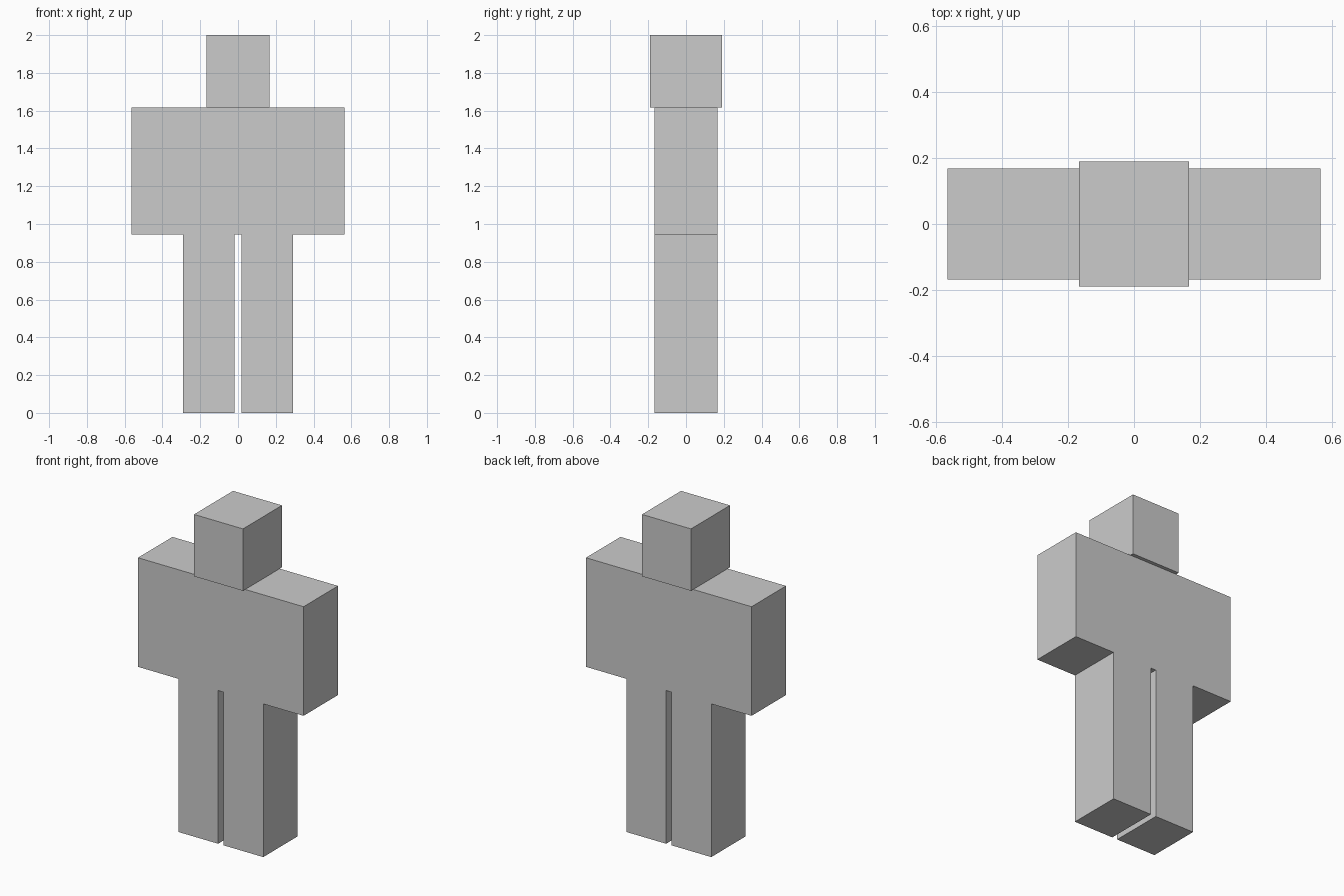
import bpy

cube = bpy.data.objects.get("Cube")
if cube:
    bpy.data.objects.remove(cube, do_unlink=True)

# Single flat grey
grey = bpy.data.materials.new("light grey")
grey.use_nodes = True
grey.diffuse_color = (0.6, 0.6, 0.6, 1)
grey.node_tree.nodes["Principled BSDF"].inputs["Base Color"].default_value = (0.6, 0.6, 0.6, 1)


def box(name, x, y, z):
    """Flat-sided block spanning the given (min, max) ranges."""
    ranges = (x, y, z)
    centre = [(lo + hi) / 2 for lo, hi in ranges]
    bpy.ops.mesh.primitive_cube_add(size=1, location=centre)
    obj = bpy.context.object
    obj.name = name
    obj.scale = [hi - lo for lo, hi in ranges]
    bpy.ops.object.transform_apply(location=False, rotation=False, scale=True)
    obj.data.materials.append(grey)
    return obj


HIP, SHOULDER, TOP = 0.945, 1.618, 2.0
DEPTH = (-0.168, 0.168)

# Head, slightly deeper than the body
box("head", (-0.167, 0.167), (-0.19, 0.19), (SHOULDER, TOP))

# Broad torso block including the shoulders
box("torso", (-0.565, 0.565), DEPTH, (HIP, SHOULDER))

# Legs with a narrow gap between them
box("left_leg", (0.018, 0.29), DEPTH, (0, HIP))
box("right_leg", (-0.29, -0.018), DEPTH, (0, HIP))
